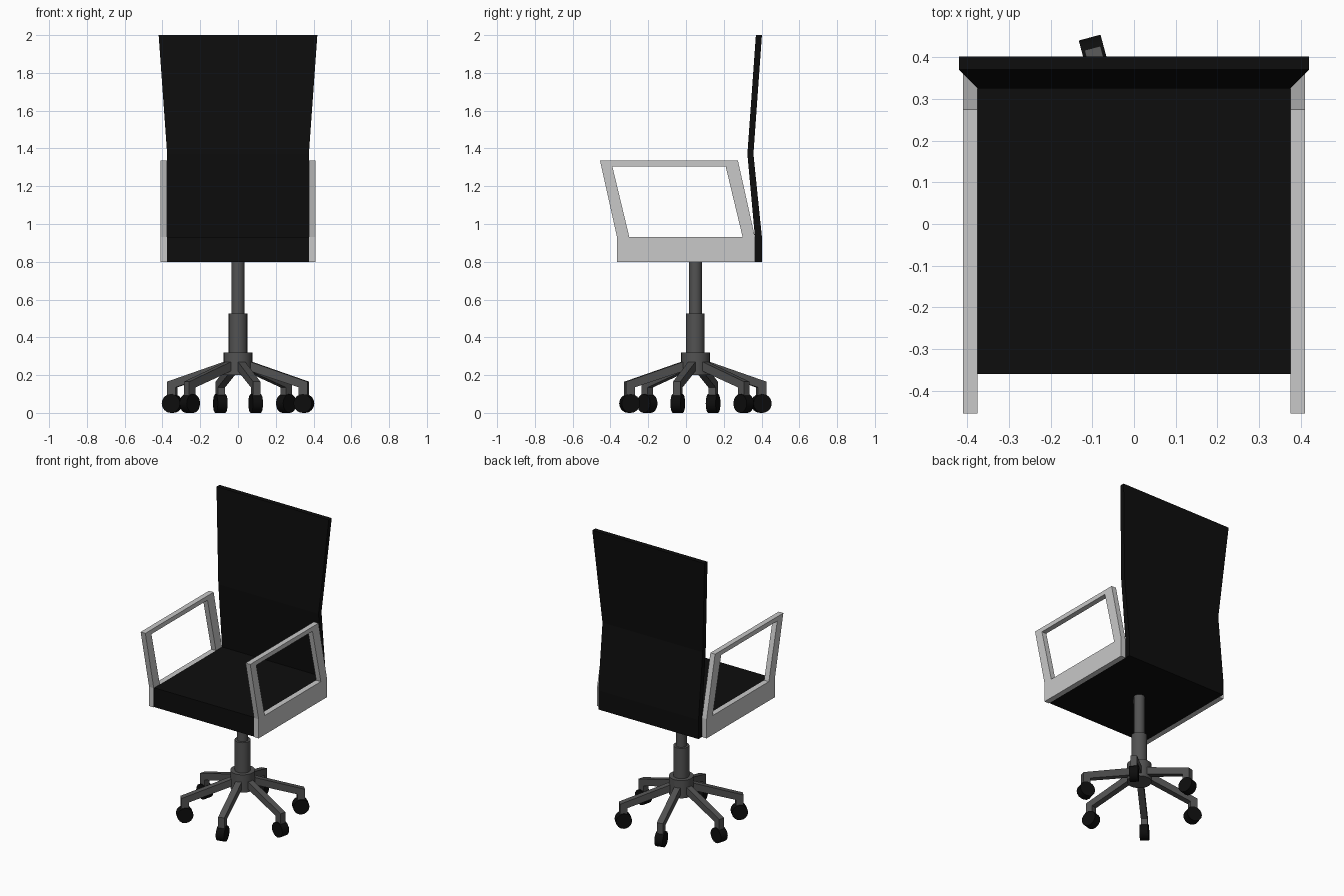
import bpy, bmesh, math
from mathutils import Matrix, Vector

cube = bpy.data.objects.get("Cube")
if cube:
    bpy.data.objects.remove(cube, do_unlink=True)


def material(name, value):
    m = bpy.data.materials.new(name)
    m.use_nodes = True
    colour = (value, value, value, 1)
    m.diffuse_color = colour
    m.node_tree.nodes["Principled BSDF"].inputs["Base Color"].default_value = colour
    return m


black = material("black upholstery", 0.004)
steel = material("dark grey metal", 0.085)
silver = material("light grey frame", 0.58)


def finish(name, bm, mat, smooth=False):
    bmesh.ops.recalc_face_normals(bm, faces=bm.faces)
    mesh = bpy.data.meshes.new(name)
    bm.to_mesh(mesh)
    bm.free()
    mesh.materials.append(mat)
    ob = bpy.data.objects.new(name, mesh)
    bpy.context.collection.objects.link(ob)
    if smooth:
        bpy.ops.object.select_all(action='DESELECT')
        ob.select_set(True)
        bpy.context.view_layer.objects.active = ob
        bpy.ops.object.shade_smooth_by_angle(angle=math.radians(35))
    return ob


def extruded(points, faces, start, depth):
    """Flat faces given as (y, z) points, extruded along x."""
    bm = bmesh.new()
    verts = [bm.verts.new((start, y, z)) for y, z in points]
    flat = [bm.faces.new([verts[i] for i in f]) for f in faces]
    new = bmesh.ops.extrude_face_region(bm, geom=flat, use_keep_orig=True)
    moved = [v for v in new["geom"] if isinstance(v, bmesh.types.BMVert)]
    bmesh.ops.translate(bm, verts=moved, vec=(depth, 0, 0))
    return bm


def cylinder(name, radius, bottom, top, sides=24):
    bm = bmesh.new()
    bmesh.ops.create_cone(bm, cap_ends=True, segments=sides, radius1=radius,
                          radius2=radius, depth=top - bottom,
                          matrix=Matrix.Translation((0, BASE_Y, (top + bottom) / 2)))
    return finish(name, bm, steel, True)


BASE_Y = 0.05
HALF = 0.375

# Seat cushion
seat = [(-0.36, 0.80), (0.367, 0.80), (0.367, 0.93), (-0.36, 0.93)]
finish("seat", extruded(seat, [range(4)], -HALF, 2 * HALF), black)

# Backrest: bent panel that flares towards the top
back = [(0.365, 0.80), (0.365, 0.93), (0.325, 1.37), (0.37, 2.0),
        (0.402, 2.0), (0.357, 1.37), (0.402, 0.93), (0.402, 0.80)]
bm = extruded(back, [(0, 1, 6, 7), (1, 2, 5, 6), (2, 3, 4, 5)], -HALF, 2 * HALF)
for v in bm.verts:
    if v.co.z > 1.9:
        v.co.x *= 0.42 / HALF
finish("backrest", bm, black)

# Armrests: side panel with a slanted open frame above
frame = [(-0.365, 0.80), (0.365, 0.80), (0.365, 0.93), (0.30, 0.93), (-0.30, 0.93),
         (-0.365, 0.93), (-0.455, 1.335), (-0.39, 1.305), (0.21, 1.305), (0.275, 1.335)]
parts = [range(6), (5, 4, 7, 6), (6, 7, 8, 9), (9, 8, 3, 2)]
for side, sign in (("left", 1), ("right", -1)):
    finish(side + "_armrest", extruded(frame, parts, sign * HALF, sign * 0.035), silver)

# Gas lift and hub
cylinder("lift_piston", 0.034, 0.50, 0.80)
cylinder("lift_sleeve", 0.049, 0.30, 0.525)
cylinder("base_hub", 0.076, 0.20, 0.32)

# Six legs with caster wheels
leg = [(0.03, 0.285), (0.385, 0.165), (0.385, 0.08), (0.338, 0.08),
       (0.338, 0.135), (0.03, 0.235)]
for i in range(6):
    turn = (Matrix.Translation((0, BASE_Y, 0))
            @ Matrix.Rotation(math.radians(15 + 60 * i), 4, 'Z'))
    bm = extruded(leg, [range(6)], -0.02, 0.04)
    bm.transform(turn)
    finish(f"leg_{i + 1}", bm, steel)

    bm = bmesh.new()
    bmesh.ops.create_cone(bm, cap_ends=True, segments=16, radius1=0.05, radius2=0.05,
                          depth=0.054, matrix=Matrix.Rotation(math.pi / 2, 4, 'Y'))
    bm.transform(turn @ Matrix.Translation(Vector((0, 0.361, 0.05))))
    finish(f"wheel_{i + 1}", bm, black, True)
